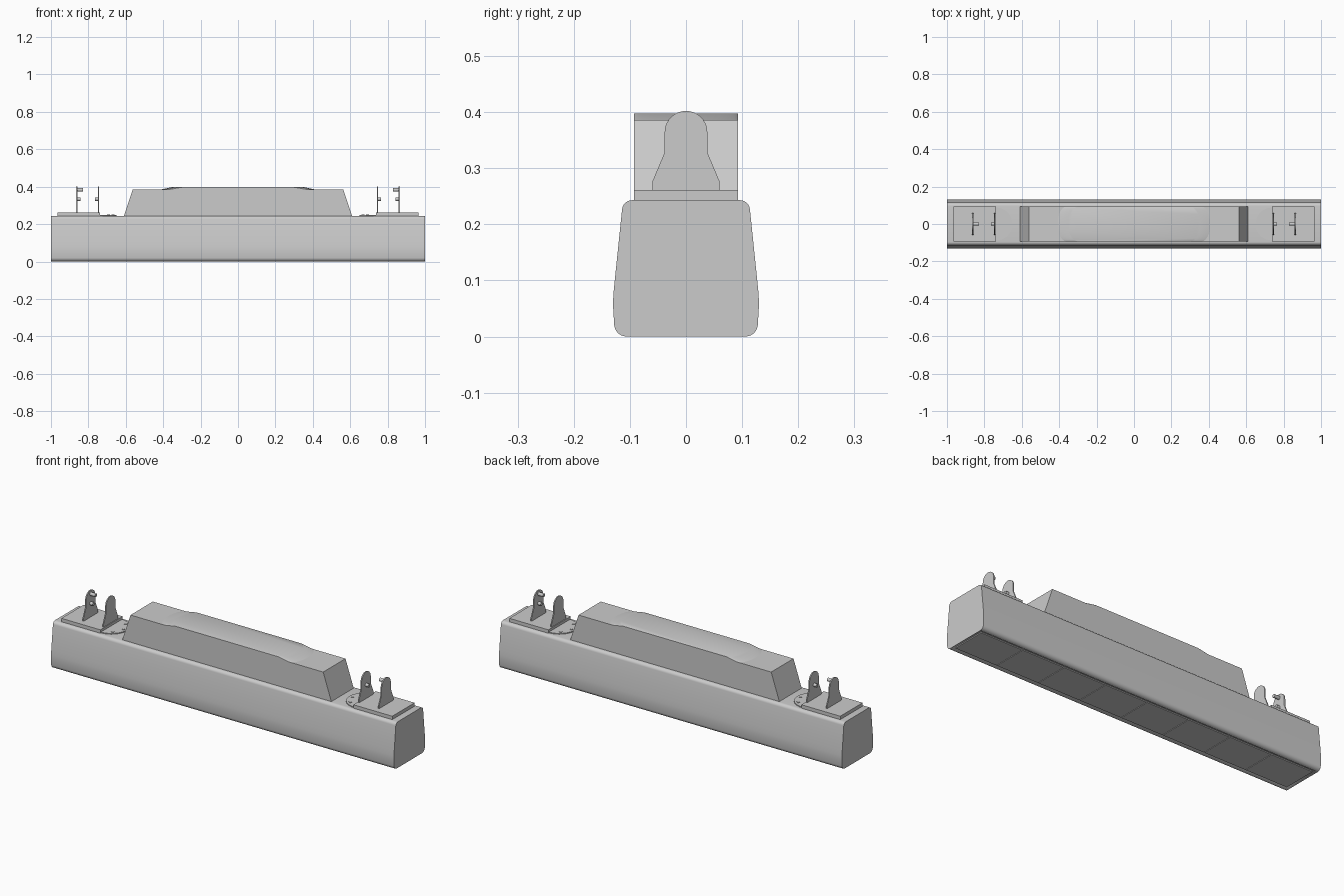
import bpy, bmesh
from math import sin, cos, pi, radians

if "Cube" in bpy.data.objects:
    bpy.data.objects.remove(bpy.data.objects["Cube"])


def finish(name, bm, smooth=False):
    bmesh.ops.recalc_face_normals(bm, faces=bm.faces[:])
    me = bpy.data.meshes.new(name)
    bm.to_mesh(me)
    bm.free()
    ob = bpy.data.objects.new(name, me)
    bpy.context.collection.objects.link(ob)
    if smooth:
        bpy.ops.object.select_all(action='DESELECT')
        ob.select_set(True)
        bpy.context.view_layer.objects.active = ob
        bpy.ops.object.shade_smooth_by_angle(angle=radians(30))
    return ob


def loft(name, ring_a, ring_b, smooth=False):
    bm = bmesh.new()
    a = [bm.verts.new(p) for p in ring_a]
    b = [bm.verts.new(p) for p in ring_b]
    n = len(a)
    for i in range(n):
        j = (i + 1) % n
        bm.faces.new((a[i], a[j], b[j], b[i]))
    bm.faces.new(a)
    bm.faces.new(b)
    return finish(name, bm, smooth)


def extrude_x(name, yz, x0, x1, smooth=False):
    return loft(name, [(x0, y, z) for y, z in yz], [(x1, y, z) for y, z in yz], smooth)


def box(name, x0, x1, y, z0, z1):
    return extrude_x(name, [(-y, z0), (y, z0), (y, z1), (-y, z1)], x0, x1)


def disc(name, x, y, r, z0, z1, n=32):
    pts = [(x + r * cos(2 * pi * i / n), y + r * sin(2 * pi * i / n)) for i in range(n)]
    return loft(name, [(*p, z0) for p in pts], [(*p, z1) for p in pts], True)


def arc(cy, cz, r, a0, a1, n=6):
    return [(cy + r * cos(radians(a0 + (a1 - a0) * i / n)),
             cz + r * sin(radians(a0 + (a1 - a0) * i / n))) for i in range(n + 1)]


def mirrored(half):
    return half + [(-y, z) for y, z in reversed(half)]


# Main beam with rounded, tapered section and a shallow recess underneath
half = arc(0.106, 0.022, 0.022, -90, -5) + [(0.130, 0.055), (0.1295, 0.075), (0.127, 0.100)]
half += arc(0.096, 0.225, 0.018, 8, 90)
beam = extrude_x("main_beam", mirrored(half), -1, 1, True)
bm = bmesh.new()
bm.from_mesh(beam.data)
bm.faces.ensure_lookup_table()
bottom = min(bm.faces, key=lambda f: f.calc_center_median().z)
bmesh.ops.inset_region(bm, faces=[bottom], thickness=0.012)
bmesh.ops.translate(bm, verts=bottom.verts[:], vec=(0, 0, 0.006))
bm.to_mesh(beam.data)
bm.free()

# Underside panels separated by thin seams
count, span = 8, 1.968
for i in range(count):
    x = -span / 2 + i * span / count
    box(f"bottom_panel_{i + 1}", x + 0.0015, x + span / count - 0.0015, 0.0915, 0.001, 0.008)

# Housing with sloping ends
xz = [(-0.61, 0.242), (0.61, 0.242), (0.562, 0.386), (-0.562, 0.386)]
loft("housing", [(x, -0.093, z) for x, z in xz], [(x, 0.093, z) for x, z in xz])


# Raised top of the housing with curved ends
def pad_ring(tip, edge, z):
    ys = [0.093 * sin(radians(-90 + 180 * i / 16)) for i in range(17)]
    right = [(edge + (tip - edge) * max(0, 1 - (y / 0.093) ** 2) ** 0.5, y, z) for y in ys]
    return right + [(-x, -y, z) for x, y, z in right]


loft("raised_top", pad_ring(0.41, 0.365, 0.3855), pad_ring(0.355, 0.30, 0.397), True)

# Lug outline: foot, taper, rounded head
lug = mirrored([(0.06, 0.260), (0.06, 0.276), (0.038, 0.328)] + arc(0, 0.364, 0.038, 0, 90, 10))


# Mounting assemblies at both ends
for s, side in ((-1, "left"), (1, "right")):
    box(f"mount_plate_{side}", s * 0.738, s * 0.965, 0.093, 0.242, 0.261)
    disc(f"mount_flange_{side}", s * 0.738, 0, 0.088, 0.240, 0.2475)
    for k, a in enumerate((-50, 0, 50)):
        disc(f"flange_bolt_{side}_{k + 1}", s * (0.738 - 0.07 * cos(radians(a))),
             0.07 * sin(radians(a)), 0.008, 0.245, 0.2505, 12)
    for tag, x in (("inner", 0.745), ("outer", 0.862)):
        extrude_x(f"{tag}_lug_{side}", lug, s * (x - 0.003), s * (x + 0.003), True)
    # Pins that point into the gap between the lugs
    extrude_x(f"inner_pin_{side}", arc(0, 0.333, 0.009, 0, 345, 23), s * 0.745, s * 0.765, True)
    extrude_x(f"outer_pin_{side}", arc(0, 0.333, 0.009, 0, 345, 23), s * 0.842, s * 0.862, True)
    extrude_x(f"locking_pin_{side}", arc(0, 0.383, 0.009, 0, 345, 23), s * 0.828, s * 0.862, True)
